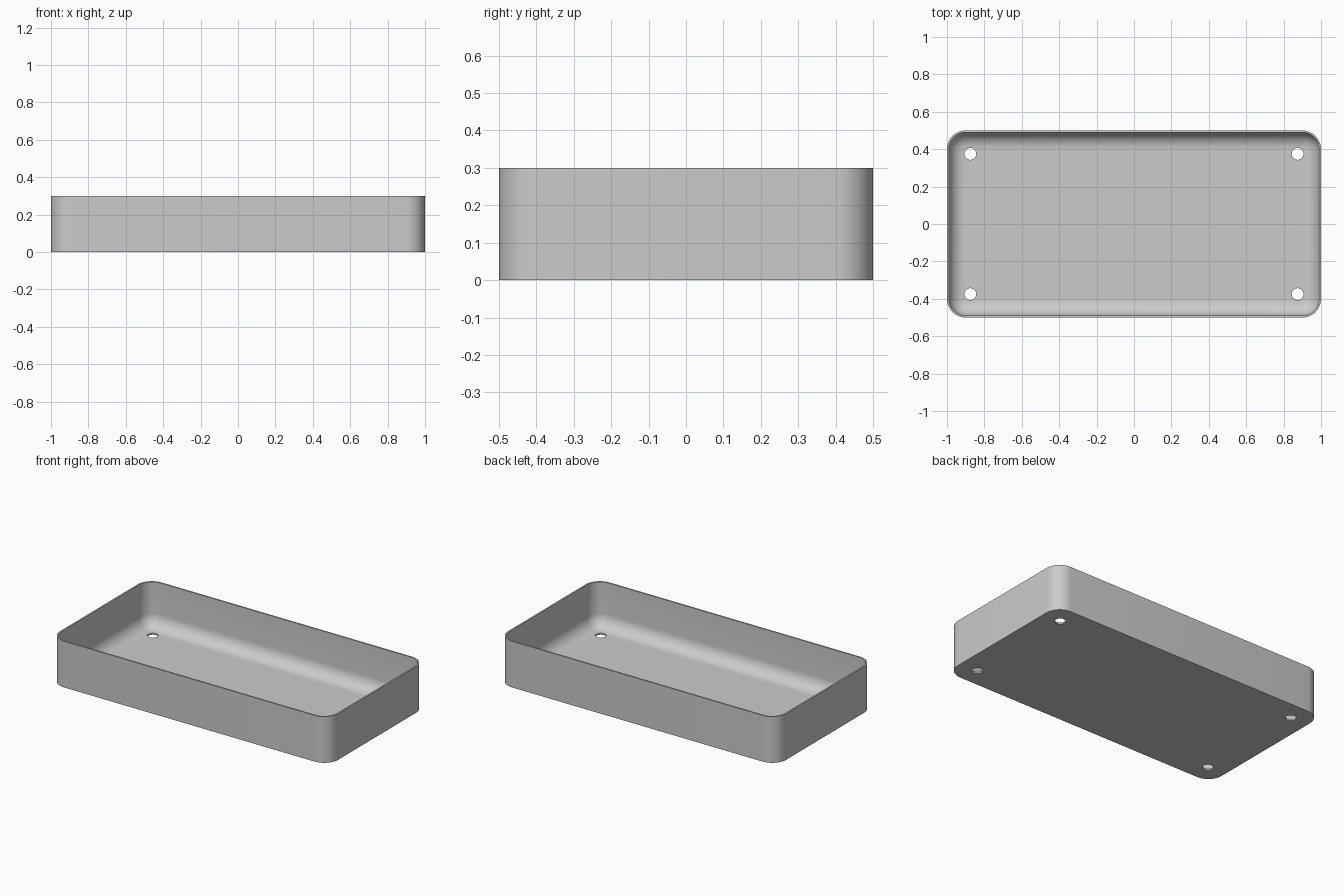
import bpy, bmesh, math

cube = bpy.data.objects.get("Cube")
if cube:
    bpy.data.objects.remove(cube, do_unlink=True)

HALF_X, HALF_Y, HEIGHT = 1.0, 0.5, 0.3
WALL, CORNER, FILLET = 0.01, 0.1, 0.085
STEPS = 10

grey = bpy.data.materials.new("plain grey")
grey.use_nodes = True
colour = (0.6, 0.6, 0.6, 1)
grey.diffuse_color = colour
grey.node_tree.nodes["Principled BSDF"].inputs["Base Color"].default_value = colour


def ring(bm, inset, z):
    """Rounded rectangle of vertices, moved inwards by inset."""
    radius = CORNER - inset
    verts = []
    for quarter, (sx, sy) in enumerate([(1, 1), (-1, 1), (-1, -1), (1, -1)]):
        for i in range(STEPS + 1):
            a = (quarter + i / STEPS) * math.pi / 2
            verts.append(bm.verts.new((sx * (HALF_X - CORNER) + radius * math.cos(a),
                                       sy * (HALF_Y - CORNER) + radius * math.sin(a), z)))
    return verts


# Tray shell: outer wall, thin rim, inner wall, rounded floor edge
bm = bmesh.new()
levels = [(0, 0), (0, HEIGHT), (WALL, HEIGHT)]
for i in range(STEPS + 1):
    a = i / STEPS * math.pi / 2
    levels.append((WALL + FILLET * (1 - math.cos(a)),
                   WALL + FILLET * (1 - math.sin(a))))
rings = [ring(bm, inset, z) for inset, z in levels]
for low, high in zip(rings, rings[1:]):
    for i in range(len(low)):
        j = (i + 1) % len(low)
        bm.faces.new((low[i], low[j], high[j], high[i]))
bm.faces.new(rings[0][::-1])
bm.faces.new(rings[-1])
bmesh.ops.recalc_face_normals(bm, faces=bm.faces)
mesh = bpy.data.meshes.new("tray")
bm.to_mesh(mesh)
bm.free()
mesh.materials.append(grey)
tray = bpy.data.objects.new("tray", mesh)
bpy.context.collection.objects.link(tray)

# Four round holes through the floor
bm = bmesh.new()
for sx in (-1, 1):
    for sy in (-1, 1):
        made = bmesh.ops.create_cone(bm, cap_ends=True, segments=24, radius1=0.032,
                                     radius2=0.032, depth=0.1)
        bmesh.ops.translate(bm, verts=made["verts"], vec=(sx * 0.875, sy * 0.375, 0))
hole_mesh = bpy.data.meshes.new("hole_cutter")
bm.to_mesh(hole_mesh)
bm.free()
hole_mesh.materials.append(grey)
cutter = bpy.data.objects.new("hole_cutter", hole_mesh)
cutter.hide_render = True
bpy.context.collection.objects.link(cutter)

cut = tray.modifiers.new("holes", "BOOLEAN")
cut.operation = "DIFFERENCE"
cut.solver = "EXACT"
cut.object = cutter
bpy.ops.object.select_all(action="DESELECT")
tray.select_set(True)
bpy.context.view_layer.objects.active = tray
bpy.ops.object.modifier_apply(modifier=cut.name)
bpy.data.objects.remove(cutter, do_unlink=True)
bpy.ops.object.shade_smooth_by_angle(angle=math.radians(35))
